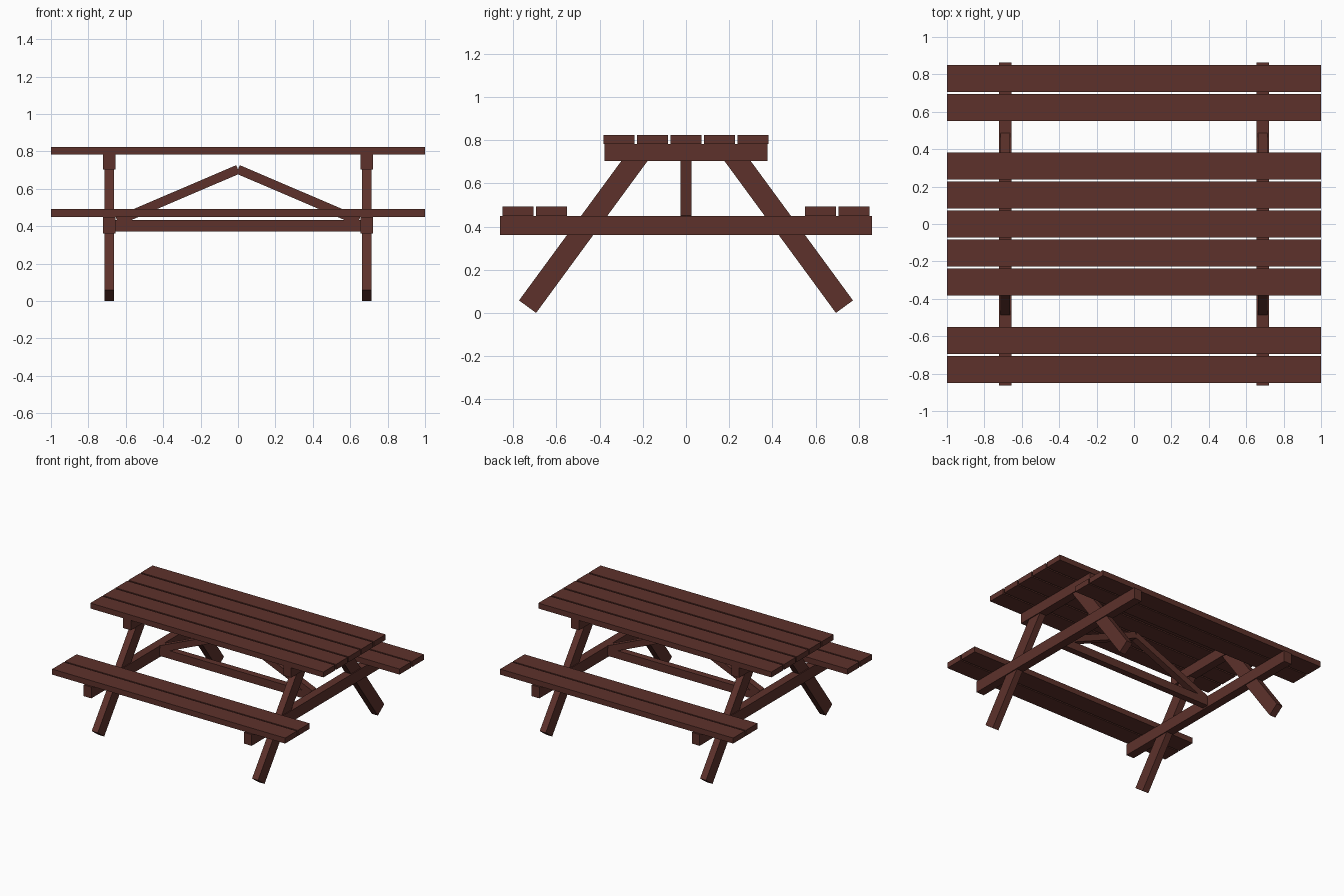
import bpy
from math import atan2, hypot
from mathutils import Matrix, Vector

if "Cube" in bpy.data.objects:
    bpy.data.objects.remove(bpy.data.objects["Cube"])

wood = bpy.data.materials.new("dark_wood")
wood.diffuse_color = (0.11, 0.031, 0.024, 1)
wood.use_nodes = True
wood.node_tree.nodes["Principled BSDF"].inputs["Base Color"].default_value = wood.diffuse_color


def board(name, center, size, axis='X', angle=0.0):
    """Box of full dimensions size, turned about one axis."""
    bpy.ops.mesh.primitive_cube_add(size=1)
    ob = bpy.context.object
    ob.name = name
    ob.data.transform(Matrix.Rotation(angle, 4, axis) @ Matrix.Diagonal((*size, 1)))
    ob.location = center
    ob.data.materials.append(wood)
    return ob


# Table top planks
for i in range(-2, 3):
    board("top_plank", (0, i * 0.155, 0.804), (2, 0.143, 0.042))

# Bench planks
for s in (-1, 1):
    for y in (0.623, 0.778):
        board("seat_plank", (0, s * y, 0.4705), (2, 0.144, 0.043))

# End frames: top cleat, seat beam and splayed legs
for sx in (-1, 1):
    x = sx * 0.688
    board("top_cleat", (x, 0, 0.744), (0.066, 0.755, 0.079))
    board("seat_beam", (x, 0, 0.405), (0.066, 1.725, 0.087))
    for sy in (-1, 1):
        foot = Vector((x, sy * 0.734, 0.029))
        head = Vector((x, sy * 0.216, 0.735))
        d = head - foot
        board("leg", (foot + head) / 2, (0.052, d.length, 0.098),
              'X', atan2(d.z, d.y))

# Centre stretcher between the frames
board("stretcher", (0, 0, 0.403), (1.32, 0.051, 0.062))

# Diagonal braces rising to the middle of the top
for s in (-1, 1):
    dx, dz = -s * 0.645, 0.276
    board("brace", (s * 0.3225, 0, 0.704 - dz / 2),
          (hypot(dx, dz), 0.051, 0.049), 'Y', s * atan2(dz, 0.645))
